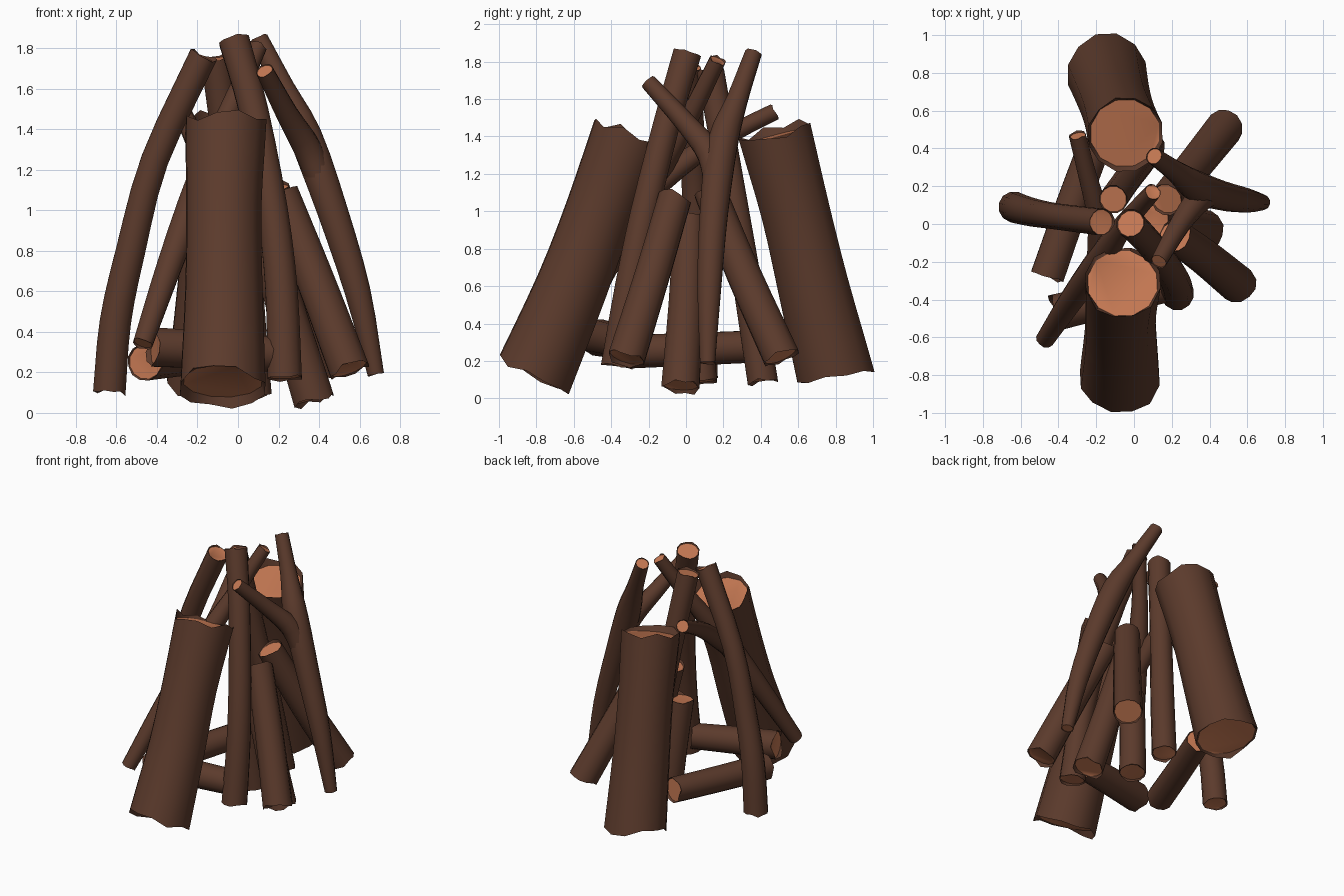
import bpy, bmesh, math, random
from mathutils import Vector

random.seed(4)
SIDES = 12


def material(name, color):
    m = bpy.data.materials.new(name)
    m.diffuse_color = (*color, 1)
    return m


BARK = material("dark bark", (0.106, 0.043, 0.025))
WOOD = material("cut wood", (0.56, 0.19, 0.087))


def smooth_path(pts, steps):
    """Catmull-Rom through (x, y, z, radius) points."""
    p = [Vector(q) for q in pts]
    p = [2 * p[0] - p[1]] + p + [2 * p[-1] - p[-2]]
    out = []
    for i in range(1, len(p) - 2):
        a, b, c, d = p[i - 1:i + 3]
        for k in range(steps):
            t = k / steps
            out.append(0.5 * (2 * b + (c - a) * t + (2 * a - 5 * b + 4 * c - d) * t ** 2
                              + (3 * b - a - 3 * c + d) * t ** 3))
    return out + [p[-2]]


def log(name, pts, jag=0.16, steps=3):
    """Bark tube with ragged rims and a slightly sunken cut-wood disc at each end."""
    path = smooth_path(pts, steps)
    pos = [q.to_3d() for q in path]
    rad = [q[3] for q in path]
    n = len(pos)
    bm = bmesh.new()
    side = None

    def ring(c, t, u, r, rough=0.0):
        w = t.cross(u)
        vs = []
        for k in range(SIDES):
            a = 2 * math.pi * k / SIDES
            off = t * random.uniform(-rough, rough)
            vs.append(bm.verts.new(c + (u * math.cos(a) + w * math.sin(a)) * r + off))
        return vs

    def bridge(r1, r2):
        for k in range(SIDES):
            j = (k + 1) % SIDES
            bm.faces.new((r1[k], r1[j], r2[j], r2[k]))

    rings, frames = [], []
    for i in range(n):
        t = (pos[min(i + 1, n - 1)] - pos[max(i - 1, 0)]).normalized()
        if side is None:
            side = t.orthogonal()
        side = (side - t * side.dot(t)).normalized()
        end = i in (0, n - 1)
        rings.append(ring(pos[i], t, side, rad[i], rad[i] * jag if end else 0))
        frames.append((t, side.copy()))
    for a, b in zip(rings, rings[1:]):
        bridge(a, b)
    # sunken end discs
    for i, s in ((0, 1), (n - 1, -1)):
        t, u = frames[i]
        inner = ring(pos[i] + t * s * rad[i] * 0.13, t, u, rad[i] * 0.92)
        if s == 1:
            bridge(inner, rings[i])
            f = bm.faces.new(inner[::-1])
        else:
            bridge(rings[i], inner)
            f = bm.faces.new(inner)
        f.material_index = 1
    bmesh.ops.recalc_face_normals(bm, faces=bm.faces)
    me = bpy.data.meshes.new(name)
    bm.to_mesh(me)
    bm.free()
    me.materials.append(BARK)
    me.materials.append(WOOD)
    ob = bpy.data.objects.new(name, me)
    bpy.context.collection.objects.link(ob)
    bpy.ops.object.select_all(action='DESELECT')
    ob.select_set(True)
    bpy.context.view_layer.objects.active = ob
    bpy.ops.object.shade_smooth_by_angle(angle=math.radians(40))


# two thick logs, front and back
log("front_thick_log", [(-0.075, -0.81, 0.13, 0.216), (-0.07, -0.61, 0.60, 0.196),
                        (-0.07, -0.46, 1.00, 0.190), (-0.06, -0.305, 1.41, 0.205)])
log("back_thick_log", [(-0.145, 0.80, 0.12, 0.214), (-0.11, 0.68, 0.60, 0.196),
                       (-0.08, 0.585, 1.00, 0.190), (-0.045, 0.475, 1.42, 0.203)])

# long leaning logs that meet at the top
log("left_curved_log", [(-0.635, 0.09, 0.10, 0.083), (-0.605, 0.08, 0.45, 0.080),
                        (-0.53, 0.06, 0.80, 0.075), (-0.41, 0.04, 1.25, 0.070),
                        (-0.17, 0.01, 1.765, 0.072)])
log("right_curved_log", [(0.23, -0.37, 0.17, 0.088), (0.215, -0.30, 0.60, 0.082),
                         (0.17, -0.22, 1.00, 0.078), (0.08, -0.10, 1.48, 0.074),
                         (-0.02, 0.005, 1.84, 0.078)], jag=0.08)
log("rear_long_log", [(0.08, 0.41, 0.09, 0.084), (0.03, 0.33, 0.60, 0.080),
                      (-0.04, 0.23, 1.20, 0.074), (-0.11, 0.13, 1.75, 0.076)])

# short inner logs
log("right_short_log", [(0.55, -0.32, 0.21, 0.102), (0.38, -0.18, 0.66, 0.096),
                        (0.215, -0.06, 1.07, 0.092)])
log("rear_short_log", [(0.48, 0.51, 0.22, 0.100), (0.32, 0.31, 0.66, 0.094),
                       (0.17, 0.13, 1.10, 0.088)])
log("inner_short_log", [(0.375, -0.03, 0.06, 0.105), (0.24, 0.00, 0.50, 0.096),
                        (0.10, 0.02, 0.97, 0.088)])
log("center_short_log", [(0.08, 0.08, 0.08, 0.090), (0.055, 0.05, 0.40, 0.088),
                         (0.03, 0.01, 0.74, 0.088)])

# logs lying across the pile
log("lying_side_log", [(-0.46, -0.28, 0.25, 0.092), (-0.33, 0.09, 0.265, 0.090),
                       (-0.20, 0.44, 0.28, 0.088)])
log("lying_front_log", [(-0.42, -0.47, 0.325, 0.100), (-0.13, -0.40, 0.31, 0.095),
                        (0.16, -0.33, 0.29, 0.090)])

# forked branch on the right
log("right_forked_branch", [(0.68, 0.115, 0.19, 0.042), (0.59, 0.125, 0.60, 0.066),
                            (0.465, 0.15, 1.00, 0.078), (0.335, 0.195, 1.36, 0.084),
                            (0.225, 0.275, 1.60, 0.058), (0.105, 0.36, 1.845, 0.046)],
    jag=0.08)
log("right_fork_arm", [(0.425, 0.165, 1.10, 0.066), (0.345, 0.13, 1.30, 0.070),
                       (0.245, 0.00, 1.47, 0.056), (0.13, -0.20, 1.69, 0.044)], jag=0.08)

# forked branch on the left
log("left_forked_branch", [(-0.47, -0.61, 0.34, 0.050), (-0.33, -0.40, 0.75, 0.065),
                           (-0.18, -0.19, 1.15, 0.074), (-0.05, 0.00, 1.47, 0.055),
                           (0.10, 0.17, 1.81, 0.045)])
log("left_fork_arm", [(-0.19, -0.20, 1.10, 0.060), (-0.19, 0.03, 1.29, 0.058),
                      (-0.25, 0.27, 1.43, 0.048), (-0.30, 0.47, 1.53, 0.045)])
